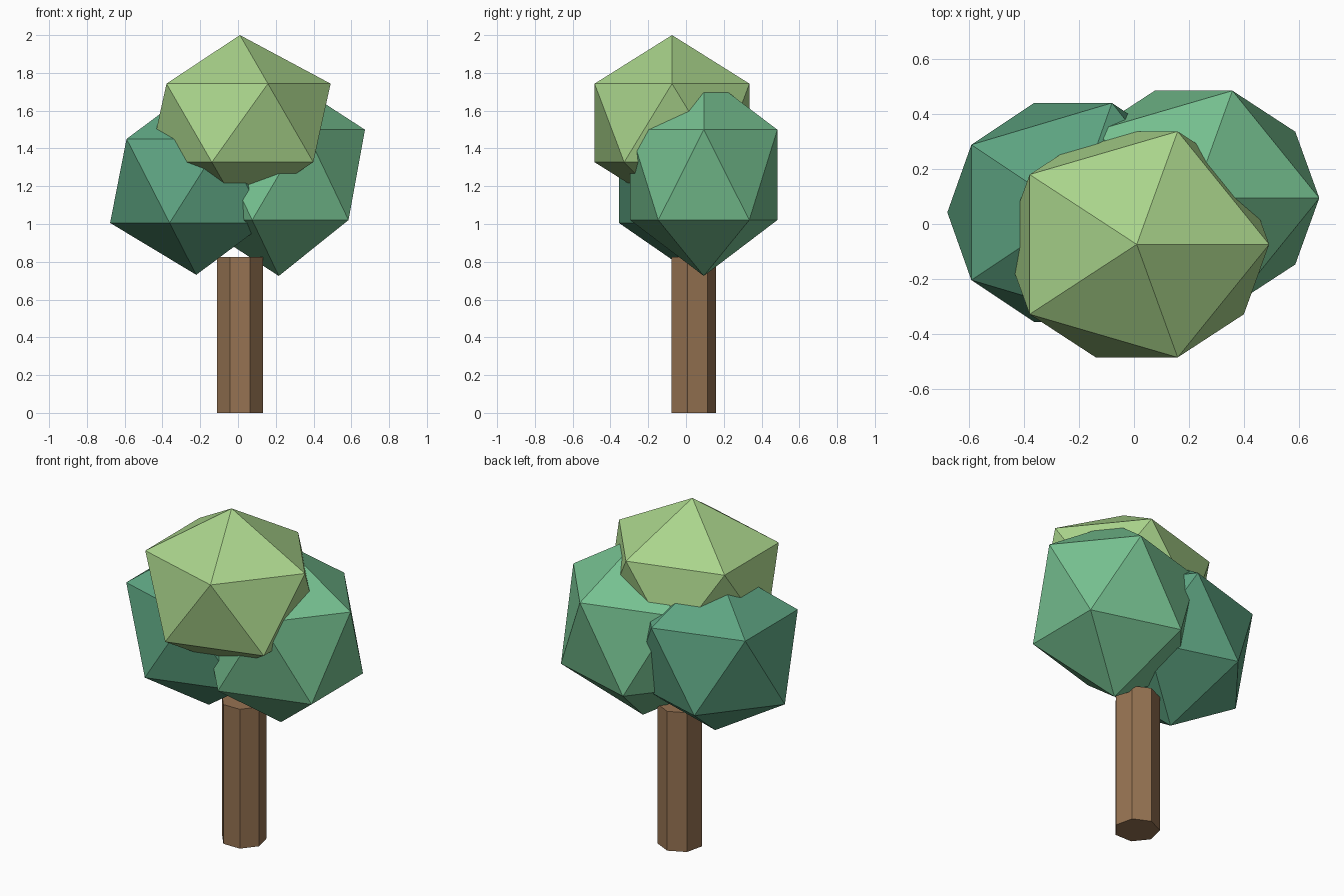
import bpy

if "Cube" in bpy.data.objects:
    bpy.data.objects.remove(bpy.data.objects["Cube"])


def finish(obj, name, color, scale):
    obj.name = name
    obj.scale = scale
    mat = bpy.data.materials.new(name + "_color")
    mat.diffuse_color = (*color, 1)
    mat.use_nodes = True
    mat.node_tree.nodes["Principled BSDF"].inputs["Base Color"].default_value = mat.diffuse_color
    obj.data.materials.append(mat)
    bpy.ops.object.transform_apply(location=False, rotation=False, scale=True)
    bpy.ops.object.shade_flat()


# Seven-sided trunk
HEIGHT = 0.825
bpy.ops.mesh.primitive_cylinder_add(vertices=7, radius=0.124, depth=HEIGHT,
                                    location=(0.011, 0.036, HEIGHT / 2))
finish(bpy.context.object, "trunk", (0.305, 0.171, 0.084), (1, 1, 1))

# Foliage clumps: stretched icosahedra (name, centre, radii, colour)
clumps = [
    ("foliage_top", (0.01, -0.074, 1.535), (0.537, 0.482, 0.465), (0.40, 0.66, 0.26)),
    ("foliage_right", (0.216, 0.094, 1.26), (0.51, 0.458, 0.535), (0.18, 0.53, 0.28)),
    ("foliage_left", (-0.221, 0.042, 1.228), (0.51, 0.467, 0.497), (0.11, 0.37, 0.22)),
]
for name, centre, radii, color in clumps:
    bpy.ops.mesh.primitive_ico_sphere_add(subdivisions=1, radius=1, location=centre)
    finish(bpy.context.object, name, color, radii)
